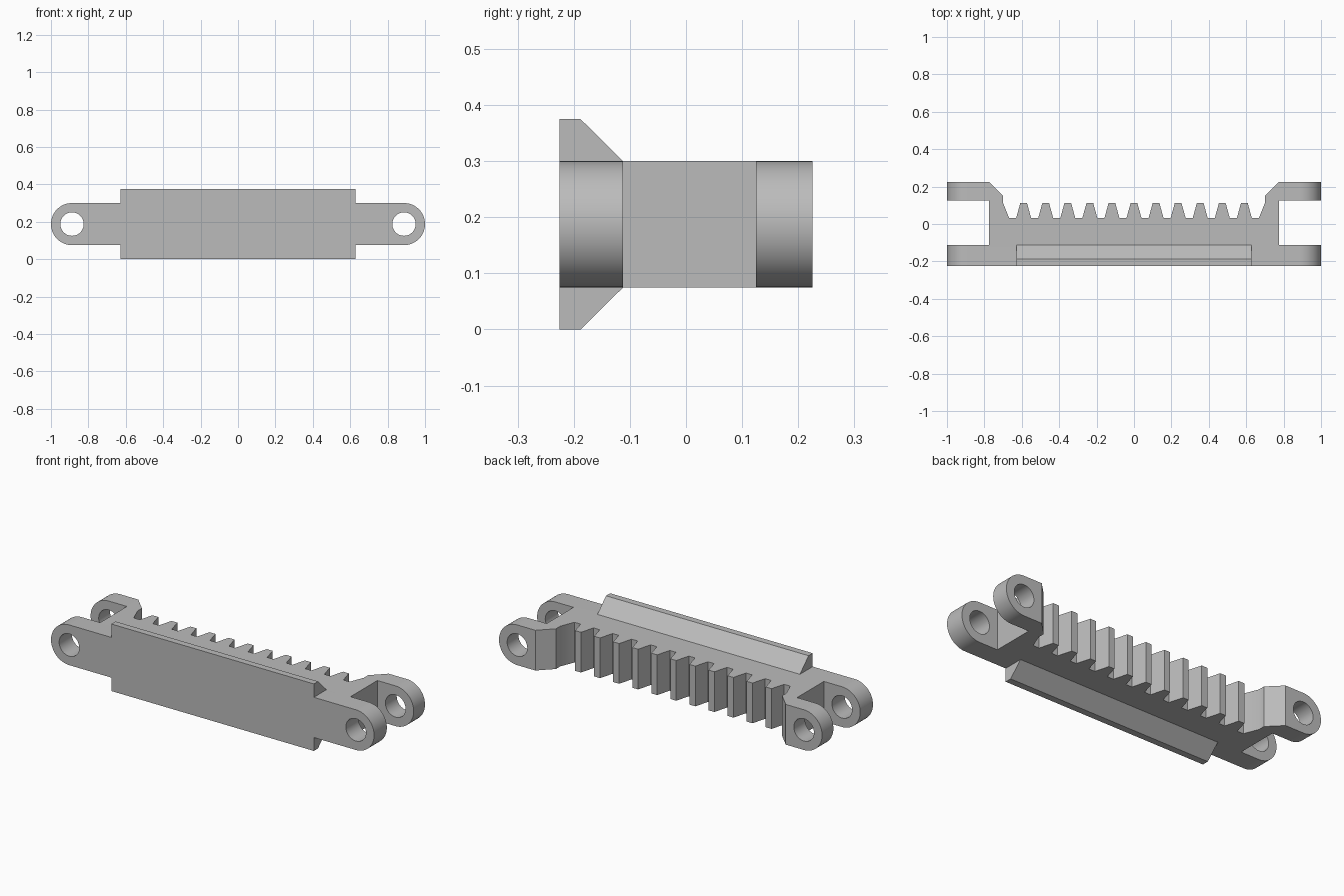
import bpy, bmesh
from math import pi, sin, cos, radians
from mathutils import Vector

if "Cube" in bpy.data.objects:
    bpy.data.objects.remove(bpy.data.objects["Cube"], do_unlink=True)

GREY = (0.5, 0.5, 0.5, 1)
mat = bpy.data.materials.new("plain_grey")
mat.use_nodes = True
mat.diffuse_color = GREY
mat.node_tree.nodes["Principled BSDF"].inputs["Base Color"].default_value = GREY

MID, R = 0.1875, 0.1125      # bar centre height and half height
EYE_X, HOLE_R = 0.8875, 0.0625


def prism(name, outline, along):
    """Extrude a closed 3D outline along a vector."""
    bm = bmesh.new()
    face = bm.faces.new([bm.verts.new(p) for p in outline])
    ext = bmesh.ops.extrude_face_region(bm, geom=[face])
    verts = [v for v in ext["geom"] if isinstance(v, bmesh.types.BMVert)]
    bmesh.ops.translate(bm, vec=Vector(along), verts=verts)
    bmesh.ops.recalc_face_normals(bm, faces=bm.faces)
    mesh = bpy.data.meshes.new(name)
    bm.to_mesh(mesh)
    bm.free()
    mesh.materials.append(mat)
    obj = bpy.data.objects.new(name, mesh)
    bpy.context.collection.objects.link(obj)
    return obj


def arc(x, r, start, end, n):
    return [(x + r * cos(start + (end - start) * i / n), -0.4,
             MID + r * sin(start + (end - start) * i / n)) for i in range(n + 1)]


def cut(obj, cutter, operation):
    mod = obj.modifiers.new("cut", "BOOLEAN")
    mod.object, mod.operation, mod.solver = cutter, operation, "EXACT"
    bpy.context.view_layer.objects.active = obj
    bpy.ops.object.modifier_apply(modifier=mod.name)
    bpy.data.objects.remove(cutter, do_unlink=True)


# Right half of the plan: forked end, chamfered shoulder, end of rack
half = [(1.1, -0.225), (1.1, -0.112), (0.775, -0.112), (0.775, 0.125),
        (1.1, 0.125), (1.1, 0.225), (0.775, 0.225), (0.7, 0.15),
        (0.7, 0.112), (0.668, 0.032)]

# Eleven rack teeth, from right to left
PITCH = 0.118
teeth = []
for i in range(5, -6, -1):
    teeth += [(i * PITCH + dx, y) for dx, y in
              ((0.04, 0.032), (0.018, 0.112), (-0.018, 0.112), (-0.04, 0.032))]

plan = half + teeth + [(-x, y) for x, y in reversed(half)]
rack = prism("rack_bar", [(x, y, -0.1) for x, y in plan], (0, 0, 0.6))

# Round the ends and drill the pin holes
stadium = arc(EYE_X, R, -pi / 2, pi / 2, 32) + arc(-EYE_X, R, pi / 2, 3 * pi / 2, 32)
cut(rack, prism("end_rounder", stadium, (0, 0.8, 0)), "INTERSECT")
for side in (-1, 1):
    circle = arc(side * EYE_X, HOLE_R, 0, 2 * pi, 48)[:-1]
    cut(rack, prism("pin_hole", circle, (0, 0.8, 0)), "DIFFERENCE")

bpy.ops.object.select_all(action="DESELECT")
rack.select_set(True)
bpy.context.view_layer.objects.active = rack
bpy.ops.object.shade_smooth_by_angle(angle=radians(25))

# Dovetail guide rails above and below the bar
rail = [(-0.225, R), (-0.112, R), (-0.188, MID), (-0.225, MID)]
for name, s in (("upper_guide_rail", 1), ("lower_guide_rail", -1)):
    prism(name, [(-0.627, y, MID + s * h) for y, h in rail], (1.254, 0, 0))
